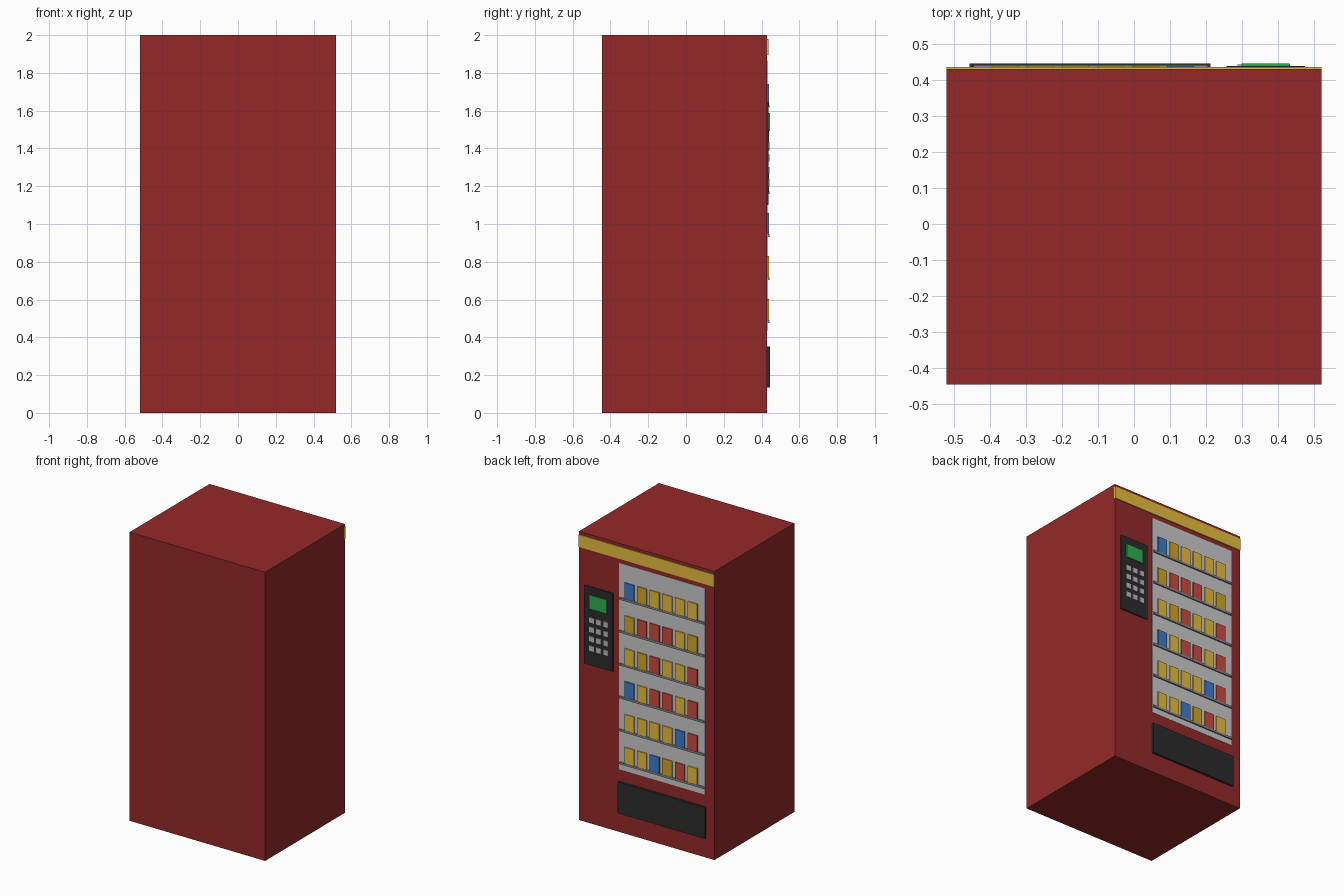
import bpy

if "Cube" in bpy.data.objects:
    bpy.data.objects.remove(bpy.data.objects["Cube"])


def material(name, rgb):
    m = bpy.data.materials.new(name)
    m.diffuse_color = (*rgb, 1)
    m.use_nodes = True
    m.node_tree.nodes["Principled BSDF"].inputs["Base Color"].default_value = m.diffuse_color
    return m


RED = material("cabinet_red", (0.30, 0.022, 0.022))
GOLD = material("trim_gold", (0.80, 0.52, 0.05))
BLACK = material("black", (0.025, 0.025, 0.025))
PALE = material("pale_grey", (0.80, 0.82, 0.82))
SHELF = material("shelf_grey", (0.25, 0.26, 0.28))
KEY = material("key_grey", (0.50, 0.50, 0.50))
GREEN = material("screen_green", (0.03, 0.43, 0.08))
SNACKS = {
    "B": material("pack_blue", (0.05, 0.20, 0.60)),
    "R": material("pack_red", (0.60, 0.07, 0.05)),
    "Y": material("pack_yellow", (0.80, 0.52, 0.05)),
    "D": material("pack_ochre", (0.65, 0.38, 0.02)),
}


def box(name, x, y, z, mat):
    """Box from (min, max) ranges on each axis."""
    bpy.ops.mesh.primitive_cube_add(size=1, location=[sum(r) / 2 for r in (x, y, z)])
    ob = bpy.context.object
    ob.name = name
    ob.scale = [r[1] - r[0] for r in (x, y, z)]
    bpy.ops.object.transform_apply(location=False, rotation=False, scale=True)
    ob.data.materials.append(mat)
    return ob


FACE = 0.43     # plane of the machine's display side
IN = 0.42       # parts are seated slightly into the cabinet

# Cabinet and trim band
box("cabinet", (-0.52, 0.52), (-0.445, FACE), (0, 2), RED)
box("trim_band", (-0.52, 0.52), (IN, 0.436), (1.895, 1.98), GOLD)

# Display window backing and delivery hatch
box("display_panel", (-0.45, 0.21), (IN, 0.432), (0.435, 1.865), PALE)
box("delivery_hatch", (-0.456, 0.212), (IN, 0.445), (0.135, 0.352), BLACK)

# Shelves with six packs each, top row first
rows = ["BDYYYY", "DRRRYD", "YDRYYR", "BYRRYR", "YYYYBR", "YYBDRY"]
for r, row in enumerate(rows):
    base = 1.63 - 0.228 * r
    box(f"shelf_{r + 1}", (-0.445, 0.205), (IN, 0.441), (base - 0.014, base), SHELF)
    for c, kind in enumerate(row):
        x = 0.129 - 0.097 * c
        box(f"snack_pack_{r + 1}_{c + 1}", (x - 0.037, x + 0.037), (IN, 0.439),
            (base, base + 0.112), SNACKS[kind])

# Control panel with screen and keypad
box("control_panel", (0.256, 0.474), (IN, 0.438), (1.10, 1.642), BLACK)
box("screen", (0.298, 0.432), (IN, 0.445), (1.492, 1.588), GREEN)
for r in range(4):
    for c in range(3):
        x, z = 0.305 + 0.055 * c, 1.415 - 0.065 * r
        box(f"key_{r + 1}_{c + 1}", (x - 0.018, x + 0.018), (IN, 0.443),
            (z - 0.018, z + 0.018), KEY)
